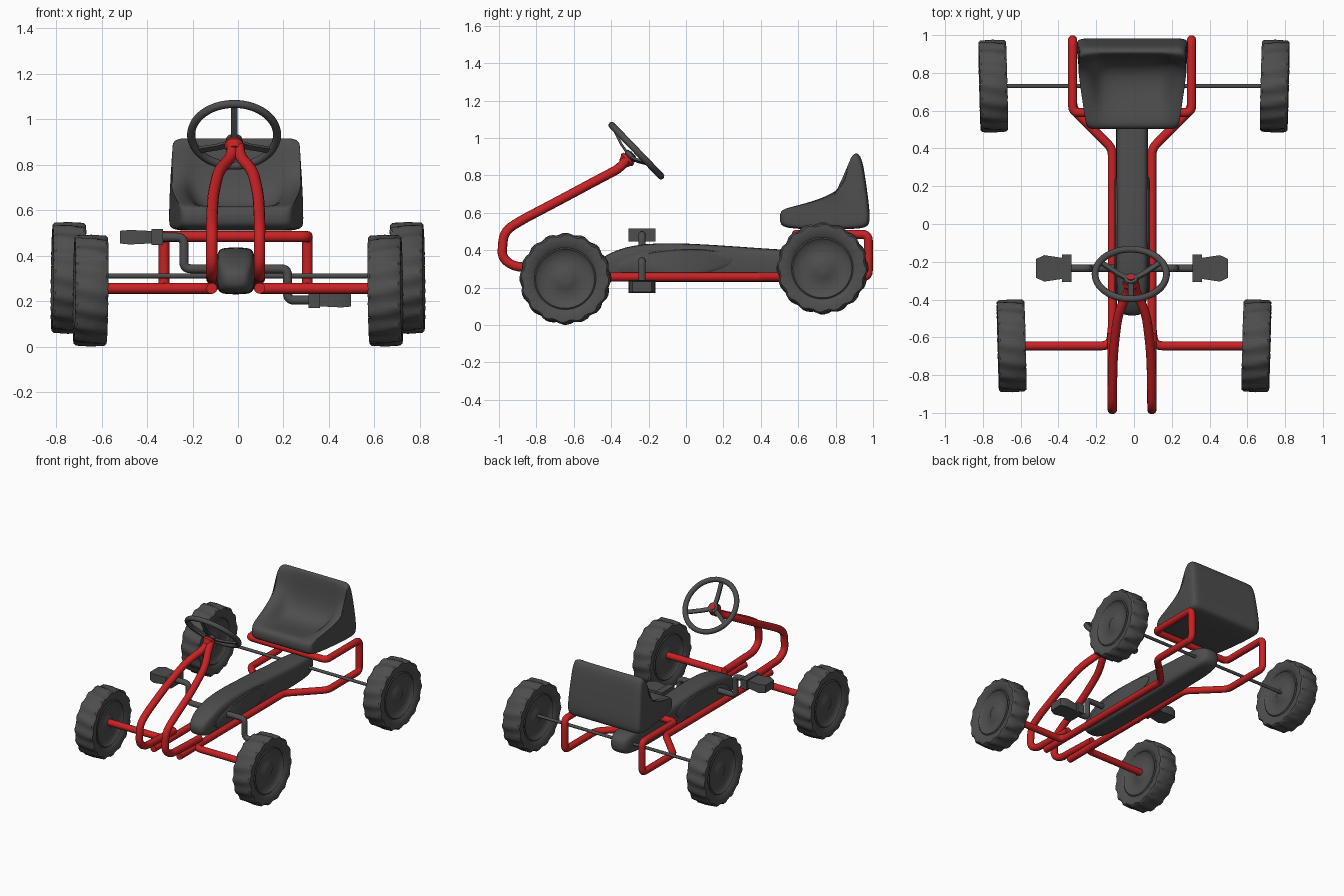
import bpy, bmesh, math
from mathutils import Vector, Matrix

if "Cube" in bpy.data.objects:
    bpy.data.objects.remove(bpy.data.objects["Cube"])


def material(name, rgb):
    m = bpy.data.materials.new(name)
    m.diffuse_color = (*rgb, 1)
    m.use_nodes = True
    m.node_tree.nodes["Principled BSDF"].inputs["Base Color"].default_value = m.diffuse_color
    return m


RED = material("red_paint", (0.58, 0.016, 0.018))
GREY = material("dark_grey", (0.075, 0.075, 0.075))
CX = -0.01  # centre line of the frame


def finish(name, bm, mat, subsurf=0, angle=40):
    bmesh.ops.recalc_face_normals(bm, faces=bm.faces)
    me = bpy.data.meshes.new(name)
    bm.to_mesh(me)
    bm.free()
    ob = bpy.data.objects.new(name, me)
    bpy.context.collection.objects.link(ob)
    me.materials.append(mat)
    if subsurf:
        mod = ob.modifiers.new("smooth", 'SUBSURF')
        mod.levels = mod.render_levels = subsurf
    bpy.ops.object.select_all(action='DESELECT')
    ob.select_set(True)
    bpy.context.view_layer.objects.active = ob
    if subsurf:
        bpy.ops.object.shade_smooth()
    else:
        bpy.ops.object.shade_smooth_by_angle(angle=math.radians(angle))
    return ob


def loft(name, rings, mat, subsurf=0, caps=True, closed=False):
    """Skin a list of equal-length point loops."""
    bm = bmesh.new()
    vs = [[bm.verts.new(p) for p in r] for r in rings]
    n = len(rings[0])
    pairs = list(zip(vs, vs[1:])) + ([(vs[-1], vs[0])] if closed else [])
    for a, b in pairs:
        for i in range(n):
            j = (i + 1) % n
            bm.faces.new((a[i], a[j], b[j], b[i]))
    if caps and not closed:
        bm.faces.new(vs[0])
        bm.faces.new(vs[-1])
    return finish(name, bm, mat, subsurf)


def fillet(pts, r):
    """Round the inner corners of a path."""
    pts = [Vector(p) for p in pts]
    out = [pts[0]]
    for a, p, b in zip(pts, pts[1:], pts[2:]):
        d = min(r, (a - p).length * 0.49, (b - p).length * 0.49)
        s, e = p + (a - p).normalized() * d, p + (b - p).normalized() * d
        for i in range(6):
            t = i / 5
            out.append(s * (1 - t) ** 2 + p * 2 * t * (1 - t) + e * t * t)
    return out + [pts[-1]]


def tube(name, pts, radius, mat, r=0.05, sides=14):
    path = fillet(pts, r)
    tans = [(path[min(i + 1, len(path) - 1)] - path[max(i - 1, 0)]).normalized()
            for i in range(len(path))]
    nrm = tans[0].orthogonal().normalized()
    rings = []
    for p, t in zip(path, tans):
        nrm = (nrm - t * nrm.dot(t)).normalized()
        bi = t.cross(nrm)
        rings.append([p + radius * (nrm * math.cos(a) + bi * math.sin(a))
                      for a in (math.tau * k / sides for k in range(sides))])
    return loft(name, rings, mat)


# Wheels: revolved profile with knobbly shoulders
def wheel(name, centre, side):
    prof = [(0.012, 0.052), (0.045, 0.052), (0.06, 0.042), (0.11, 0.042), (0.145, 0.05),
            (0.158, 0.062), (0.165, 0.056), (0.18, 0.066), (0.21, 0.07), (0.229, 0.07),
            (0.238, 0.06), (0.241, 0.0)]
    prof += [(r, -w) for r, w in reversed(prof[:-1])]
    turn = (Matrix.Translation(centre) @ Matrix.Rotation(-side * 0.025, 4, 'Z')
            @ Matrix.Rotation(-side * 0.012, 4, 'Y'))
    rings = []
    for r, w in reversed(prof):
        ring = []
        for k in range(128):
            a = math.tau * k / 128
            wave = max(-0.7, min(0.7, math.cos(16 * a + (1.0 if w > 0 else -1.0 if w < 0 else 0))))
            knob = wave * (0.007 if r > 0.22 else 0.004 if r > 0.2 else 0)
            rr = r + knob
            ww = w + math.copysign(wave * 0.004 if 0.2 < r < 0.24 else 0, w)
            ring.append(turn @ Vector((side * ww, rr * math.cos(a), rr * math.sin(a))))
        rings.append(ring)
    loft(name, rings, GREY)


for side, tag in ((-1, "left"), (1, "right")):
    wheel("front_wheel_" + tag, (side * 0.648, -0.645, 0.247), side)
    wheel("rear_wheel_" + tag, (side * 0.745, 0.73, 0.303), side)

# Rear axle
tube("rear_axle", [(-0.72, 0.73, 0.312), (0.72, 0.73, 0.312)], 0.011, GREY)

# Frame tubes, one set for each side
for s, tag in ((-1, "left"), (1, "right")):
    rx, ox = CX + s * 0.105, CX + s * 0.315
    tube("frame_rail_" + tag, [
        (rx, -0.82, 0.257), (rx, 0.40, 0.257), (ox, 0.61, 0.257), (ox, 0.975, 0.257),
        (ox, 0.975, 0.485), (ox, 0.59, 0.485), (CX, 0.59, 0.485)], 0.024, RED, 0.035)
    tube("front_axle_" + tag, [
        (s * 0.62, -0.645, 0.257), (rx + s * 0.01, -0.645, 0.257), (rx, -0.55, 0.257)],
        0.024, RED, 0.06)
    tube("steering_support_" + tag, [
        (CX + s * 0.012, -0.315, 0.885), (CX + s * 0.02, -0.36, 0.835),
        (CX + s * 0.075, -0.475, 0.775), (CX + s * 0.1, -0.68, 0.665), (rx, -0.88, 0.56),
        (rx, -0.975, 0.5), (rx, -0.985, 0.36), (rx, -0.92, 0.312), (rx, -0.58, 0.3)],
        0.025, RED, 0.09)

# Steering wheel, tilted towards the driver
tilt = Matrix.Translation((CX - 0.007, -0.265, 0.932)) @ Matrix.Rotation(math.radians(-46), 4, 'X')
R = 0.189


def polar(r, a, h):
    return tilt @ Vector((r * math.cos(a), r * math.sin(a), h))


loft("steering_rim", [
    [polar(R + 0.018 * math.cos(b), a, 0.018 * math.sin(b))
     for b in (math.tau * j / 12 for j in range(12))]
    for a in (math.tau * i / 56 for i in range(56))], GREY, closed=True)
for deg in (30, 150, 270):
    a = math.radians(deg)
    rings = []
    for r, h, w in ((0.02, -0.045, 0.016), (0.08, -0.035, 0.014), (R, 0, 0.014)):
        d = w / r
        rings.append([polar(r, a - d, h - 0.007), polar(r, a + d, h - 0.007),
                      polar(r, a + d, h + 0.007), polar(r, a - d, h + 0.007)])
    loft("steering_spoke_%d" % deg, rings, GREY)


def turned(name, prof, mat):
    loft(name, [[polar(r, math.tau * k / 24, h) for k in range(24)] for r, h in prof], mat)


turned("steering_hub", [(0.03, -0.058), (0.038, -0.05), (0.036, -0.03), (0.028, -0.027)], GREY)
turned("steering_cap", [(0.02, -0.03), (0.02, -0.022)], RED)
turned("steering_collar", [(0.028, -0.10), (0.034, -0.085), (0.044, -0.07), (0.04, -0.056)], RED)

# Seat: side profile blended into a dished centre
side_prof = [(0.53, 0.51), (0.50, 0.54), (0.50, 0.615), (0.55, 0.628), (0.69, 0.665),
             (0.81, 0.715), (0.865, 0.79), (0.875, 0.895), (0.905, 0.925), (0.94, 0.905),
             (0.96, 0.78), (0.982, 0.62), (0.985, 0.53), (0.94, 0.51)]
mid_prof = side_prof[:3] + [(0.55, 0.622), (0.69, 0.597), (0.81, 0.60), (0.88, 0.69),
                            (0.892, 0.89)] + side_prof[8:]
rings = []
for u, bolster, size in ((-1, 1, 0.86), (-0.97, 1, 0.95), (-0.88, 1, 1), (-0.74, 0.8, 1),
                         (-0.58, 0.1, 1), (-0.25, 0, 1), (0.25, 0, 1), (0.58, 0.1, 1),
                         (0.74, 0.8, 1), (0.88, 1, 1), (0.97, 1, 0.95), (1, 1, 0.86)):
    ring = []
    for (sy, sz), (my, mz) in zip(side_prof, mid_prof):
        y, z = my + (sy - my) * bolster, mz + (sz - mz) * bolster
        half = 0.25 + 0.05 * min(1, (y - 0.5) / 0.35) - 0.06 * max(0, z - 0.65)
        y, z = 0.78 + (y - 0.78) * size, 0.66 + (z - 0.66) * size
        ring.append((CX + 0.002 + u * half, y, z))
    rings.append(ring)
loft("seat", rings, GREY, 2)

# Chain case between the rails
rings = []
for y, w, lo, hi in ((-0.485, 0.035, 0.28, 0.32), (-0.47, 0.06, 0.25, 0.345),
                     (-0.41, 0.08, 0.235, 0.385), (-0.3, 0.086, 0.23, 0.427),
                     (-0.12, 0.086, 0.23, 0.442), (0.15, 0.086, 0.23, 0.43),
                     (0.5, 0.086, 0.23, 0.403), (0.72, 0.084, 0.232, 0.395),
                     (0.8, 0.07, 0.25, 0.375), (0.825, 0.035, 0.285, 0.34)):
    c = 0.025
    rings.append([(CX + x, y, z) for x, z in (
        (-w + c, lo), (w - c, lo), (w, lo + c * 0.7), (w, hi - c * 0.7), (w - c, hi),
        (-w + c, hi), (-w, hi - c * 0.7), (-w, lo + c * 0.7))])
loft("chain_case", rings, GREY, 2)

# Raised oval panels on the case sides
for s, tag in ((-1, "left"), (1, "right")):
    rings = []
    for x, k in ((0.075, 1), (0.088, 1), (0.094, 0.93)):
        rings.append([(CX + s * x, -0.06 + 0.31 * k * math.cos(a),
                       0.33 + 0.02 * math.cos(a) + 0.075 * k * math.sin(a))
                      for a in (math.tau * i / 40 for i in range(40))])
    loft("case_panel_" + tag, rings, GREY)

# Cranks and pedals, left one up and right one down
CY = -0.235
for s, tag, z in ((-1, "left", 0.482), (1, "right", 0.205)):
    tube("crank_" + tag, [(CX, CY, 0.343), (CX + s * 0.228, CY, 0.343),
                          (CX + s * 0.228, CY, z), (CX + s * 0.42, CY, z)], 0.02, GREY, 0.03)
    for name, sections in (
            ("pedal_block_", ((0.32, 0.073, 0.035), (0.37, 0.073, 0.035))),
            ("pedal_pad_", ((0.365, 0.055, 0.027), (0.465, 0.07, 0.032), (0.508, 0.05, 0.028)))):
        loft(name + tag, [[(CX + s * x, CY + a * w, z + b * h)
                           for a, b in ((-1, -1), (1, -1), (1, 1), (-1, 1))]
                          for x, w, h in sections], GREY)
